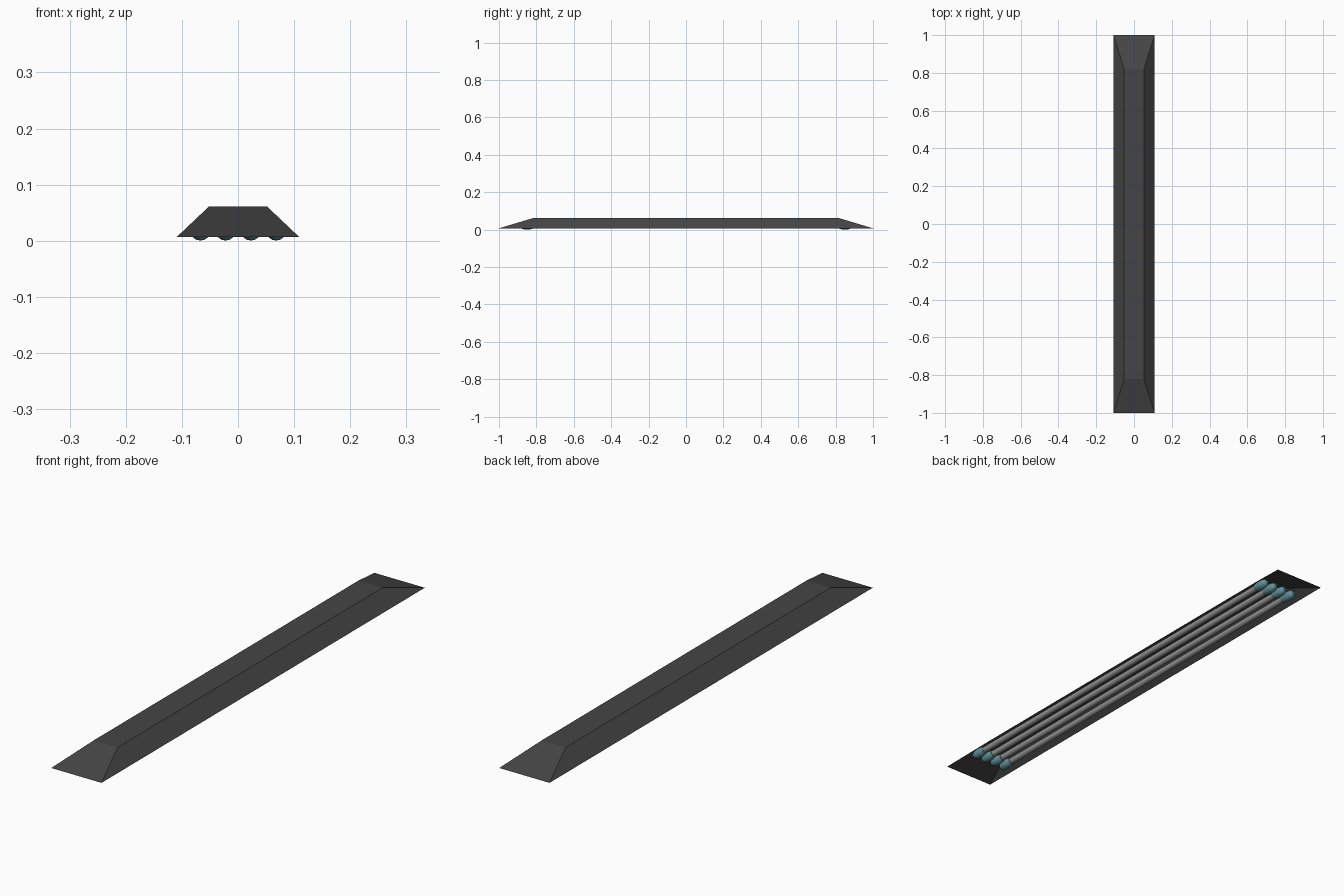
import bpy, bmesh, math
from mathutils import Matrix

if "Cube" in bpy.data.objects:
    bpy.data.objects.remove(bpy.data.objects["Cube"])

def material(name, rgb):
    m = bpy.data.materials.new(name)
    m.diffuse_color = (*rgb, 1)
    m.use_nodes = True
    m.node_tree.nodes["Principled BSDF"].inputs["Base Color"].default_value = m.diffuse_color
    return m

def add_object(name, bm, mat):
    me = bpy.data.meshes.new(name)
    bm.to_mesh(me)
    bm.free()
    ob = bpy.data.objects.new(name, me)
    bpy.context.collection.objects.link(ob)
    me.materials.append(mat)
    return ob

dark = material("dark_housing", (0.06, 0.06, 0.06))
grey = material("tube_grey", (0.3, 0.3, 0.3))
teal = material("cap_teal", (0.12, 0.29, 0.32))

# Housing: hipped trough, open underneath
bm = bmesh.new()
corners = [(-1, -1), (1, -1), (1, 1), (-1, 1)]
rim = [bm.verts.new((x * 0.109, y, 0.007)) for x, y in corners]
roof = [bm.verts.new((x * 0.052, y * 0.82, 0.061)) for x, y in corners]
for i in range(4):
    j = (i + 1) % 4
    bm.faces.new((rim[i], rim[j], roof[j], roof[i]))
bm.faces.new(roof)
add_object("housing", bm, dark)

def lathe(name, profile, x, z, mat, steps=16):
    # Revolve a (y, radius) profile about the tube axis
    bm = bmesh.new()
    rings = [[bm.verts.new((x + r * math.cos(a), y, z + r * math.sin(a)))
              for a in (2 * math.pi * k / steps for k in range(steps))]
             for y, r in profile]
    for a, b in zip(rings, rings[1:]):
        for k in range(steps):
            n = (k + 1) % steps
            bm.faces.new((a[k], a[n], b[n], b[k]))
    bm.faces.new(rings[0])
    bm.faces.new(rings[-1])
    bmesh.ops.recalc_face_normals(bm, faces=bm.faces)
    for f in bm.faces:
        f.smooth = len(f.verts) == 4
    return add_object(name, bm, mat)

# Four tubes with a rounded cap at each end
AXIS_Z = 0.0185
cap = [(0.82, 0.014), (0.83, 0.0165), (0.845, 0.018), (0.86, 0.018),
       (0.872, 0.016), (0.881, 0.012), (0.886, 0.006)]
for i in range(4):
    x = -0.067 + 0.045 * i
    lathe(f"tube_{i + 1}", [(-0.83, 0.012), (0.83, 0.012)], x, AXIS_Z, grey)
    for side, s in (("back", 1), ("front", -1)):
        lathe(f"cap_{side}_{i + 1}", [(s * y, r) for y, r in cap], x, AXIS_Z, teal)
